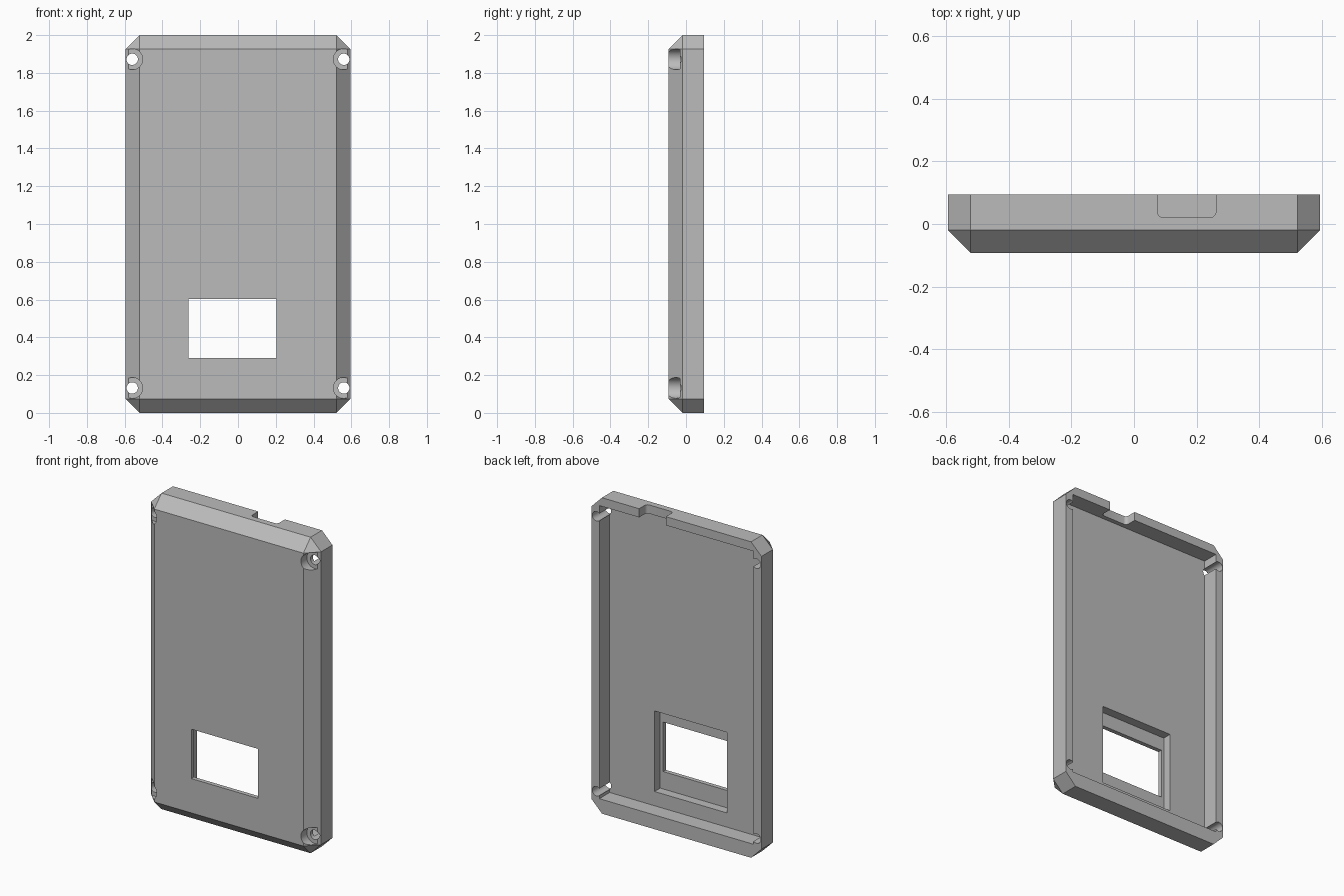
import bpy, bmesh, math
from mathutils import Matrix, Vector

if "Cube" in bpy.data.objects:
    bpy.data.objects.remove(bpy.data.objects["Cube"], do_unlink=True)

HALF_W, HEIGHT = 0.595, 2.0
FRONT, BACK = -0.092, 0.095
CHAMFER = 0.073
FLOOR = -0.008          # inner floor of the tray

grey = bpy.data.materials.new("plain grey")
grey.use_nodes = True
grey.diffuse_color = (0.5, 0.5, 0.5, 1)
grey.node_tree.nodes["Principled BSDF"].inputs["Base Color"].default_value = (0.5, 0.5, 0.5, 1)


def finish(bm, name):
    bmesh.ops.recalc_face_normals(bm, faces=bm.faces)
    mesh = bpy.data.meshes.new(name)
    bm.to_mesh(mesh)
    bm.free()
    obj = bpy.data.objects.new(name, mesh)
    mesh.materials.append(grey)
    bpy.context.scene.collection.objects.link(obj)
    return obj


def box(name, x0, x1, y0, y1, z0, z1):
    bm = bmesh.new()
    size = Matrix.Diagonal((x1 - x0, y1 - y0, z1 - z0, 1))
    centre = Matrix.Translation(((x0 + x1) / 2, (y0 + y1) / 2, (z0 + z1) / 2))
    bmesh.ops.create_cube(bm, size=1, matrix=centre @ size)
    return finish(bm, name)


def bore(name, x, z, radius, y0, y1):
    bm = bmesh.new()
    place = Matrix.Translation((x, (y0 + y1) / 2, z)) @ Matrix.Rotation(math.pi / 2, 4, "X")
    bmesh.ops.create_cone(bm, cap_ends=True, segments=48, radius1=radius, radius2=radius,
                          depth=y1 - y0, matrix=place)
    return finish(bm, name)


# Case shell: chamfered slab, hull of the octagon outline and the smaller front face
bm = bmesh.new()
mid = HEIGHT / 2
for sx in (-1, 1):
    for sz in (-1, 1):
        inner_x, inner_z = sx * (HALF_W - CHAMFER), mid + sz * (mid - CHAMFER)
        for y in (BACK, FRONT + CHAMFER):
            bm.verts.new((sx * HALF_W, y, inner_z))
            bm.verts.new((inner_x, y, mid + sz * mid))
        bm.verts.new((inner_x, FRONT, inner_z))
bmesh.ops.convex_hull(bm, input=bm.verts)
bmesh.ops.dissolve_limit(bm, angle_limit=0.02, verts=bm.verts, edges=bm.edges)
case = finish(bm, "case_shell")

# Tray cavity, screen recess and window opening
cutters = [
    box("cavity_cutter", -0.54, 0.54, FLOOR, 0.2, 0.09, 1.945),
    box("recess_cutter", -0.28, 0.226, -0.065, 0.1, 0.18, 0.69),
    box("window_cutter", -0.262, 0.205, -0.2, 0.1, 0.29, 0.603),
]

# Rounded cable notch through the top rim
notch = box("notch_cutter", 0.075, 0.262, 0.02, 0.2, 1.9, 2.1)
bm = bmesh.new()
bm.from_mesh(notch.data)
corners = [e for e in bm.edges if all(v.co.y < 0.05 for v in e.verts)
           and abs(e.verts[0].co.z - e.verts[1].co.z) > 0.1]
bmesh.ops.bevel(bm, geom=corners, offset=0.02, segments=6, profile=0.5, affect="EDGES")
bm.to_mesh(notch.data)
bm.free()
cutters.append(notch)

# Screw holes with counterbores at the four corners
for x in (-0.56, 0.56):
    for z in (0.132, 1.872):
        cutters.append(bore("screw_hole_cutter", x, z, 0.03, -0.2, 0.2))
        cutters.append(bore("counterbore_cutter", x, z, 0.055, -0.2, -0.033))

for cutter in cutters:
    mod = case.modifiers.new(cutter.name, "BOOLEAN")
    mod.operation = "DIFFERENCE"
    mod.solver = "EXACT"
    mod.object = cutter
    cutter.hide_render = True
    cutter.hide_set(True)

# Apply the cuts and remove the helpers
bpy.context.view_layer.objects.active = case
case.select_set(True)
for mod in list(case.modifiers):
    bpy.ops.object.modifier_apply(modifier=mod.name)
for cutter in cutters:
    bpy.data.objects.remove(cutter, do_unlink=True)
bpy.ops.object.shade_smooth_by_angle(angle=math.radians(25))
